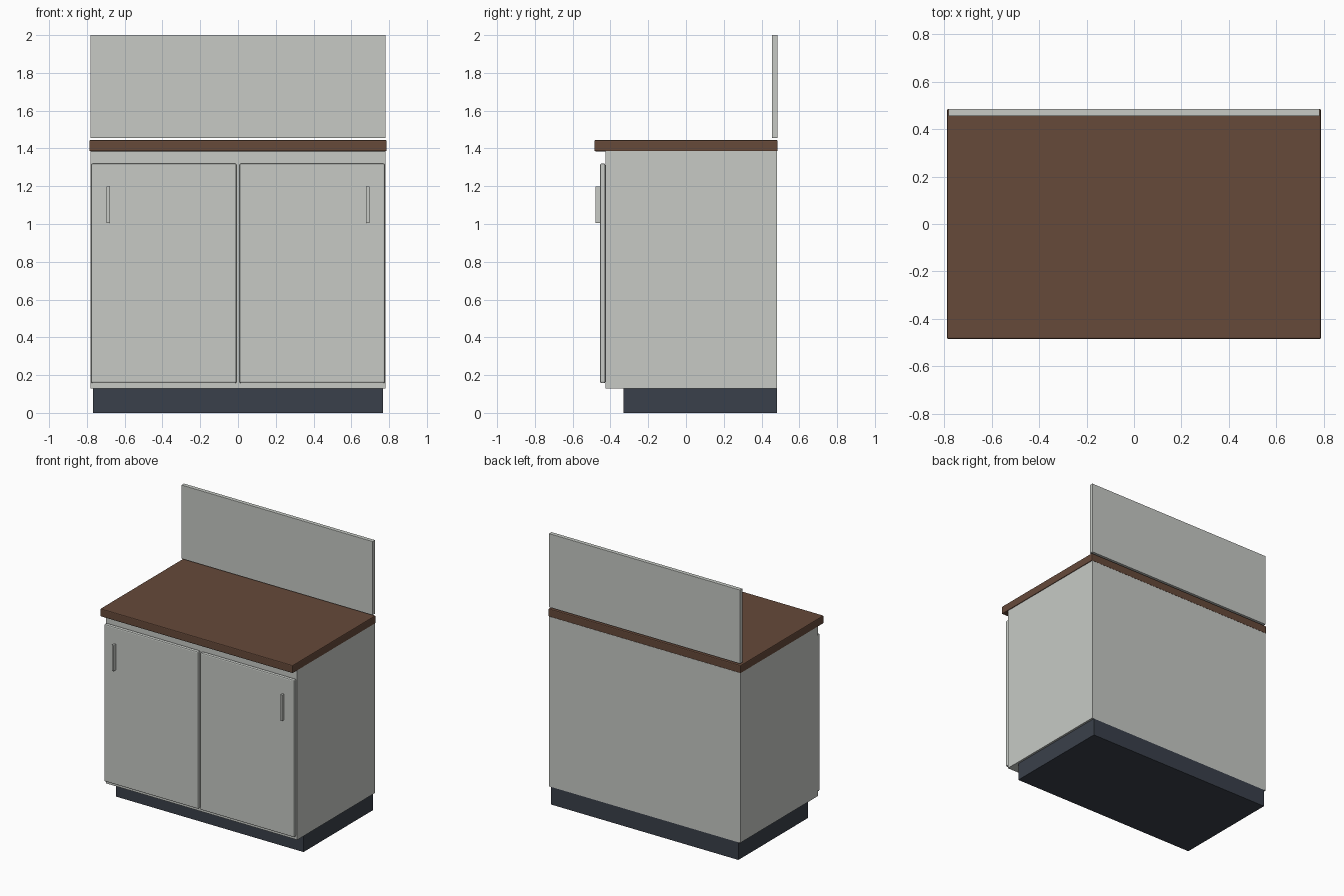
import bpy
import bmesh
from mathutils import Vector

default = bpy.data.objects.get("Cube")
if default:
    bpy.data.objects.remove(default, do_unlink=True)


def make_material(name, rgb):
    mat = bpy.data.materials.new(name)
    mat.use_nodes = True
    mat.diffuse_color = (*rgb, 1)
    mat.node_tree.nodes["Principled BSDF"].inputs["Base Color"].default_value = (*rgb, 1)
    return mat


grey = make_material("pale grey laminate", (0.57, 0.59, 0.56))
brown = make_material("brown worktop", (0.133, 0.067, 0.042))
slate = make_material("dark slate", (0.042, 0.051, 0.069))


def box(name, x, y, z, mat, bevel=0.0):
    """Box spanning the given (min, max) ranges, with optional eased edges."""
    bm = bmesh.new()
    bmesh.ops.create_cube(bm, size=1)
    low, high = map(Vector, zip(x, y, z))
    for v in bm.verts:
        v.co = Vector(high[i] if v.co[i] > 0 else low[i] for i in range(3))
    mesh = bpy.data.meshes.new(name)
    bm.to_mesh(mesh)
    bm.free()
    mesh.materials.append(mat)
    obj = bpy.data.objects.new(name, mesh)
    bpy.context.collection.objects.link(obj)
    if bevel:
        mod = obj.modifiers.new("eased edges", "BEVEL")
        mod.width = bevel
        mod.segments = 2
    return obj


# Cabinet body on a recessed plinth
box("plinth", (-0.767, 0.767), (-0.33, 0.483), (0, 0.13), slate)
box("cabinet_body", (-0.782, 0.782), (-0.425, 0.483), (0.13, 1.386), grey)

# Worktop and raised back panel
box("worktop", (-0.787, 0.787), (-0.485, 0.485), (1.385, 1.444), brown, 0.006)
box("back_panel", (-0.782, 0.782), (0.455, 0.485), (1.455, 2.0), grey, 0.002)

# Mirrored doors with upright handles near the outer edges
for side, s in (("left", 1), ("right", -1)):
    box(side + "_door", sorted((s * 0.008, s * 0.777)), (-0.455, -0.427),
        (0.157, 1.32), grey, 0.008)
    box(side + "_handle", sorted((s * 0.681, s * 0.696)), (-0.48, -0.453),
        (1.005, 1.198), grey, 0.002)
